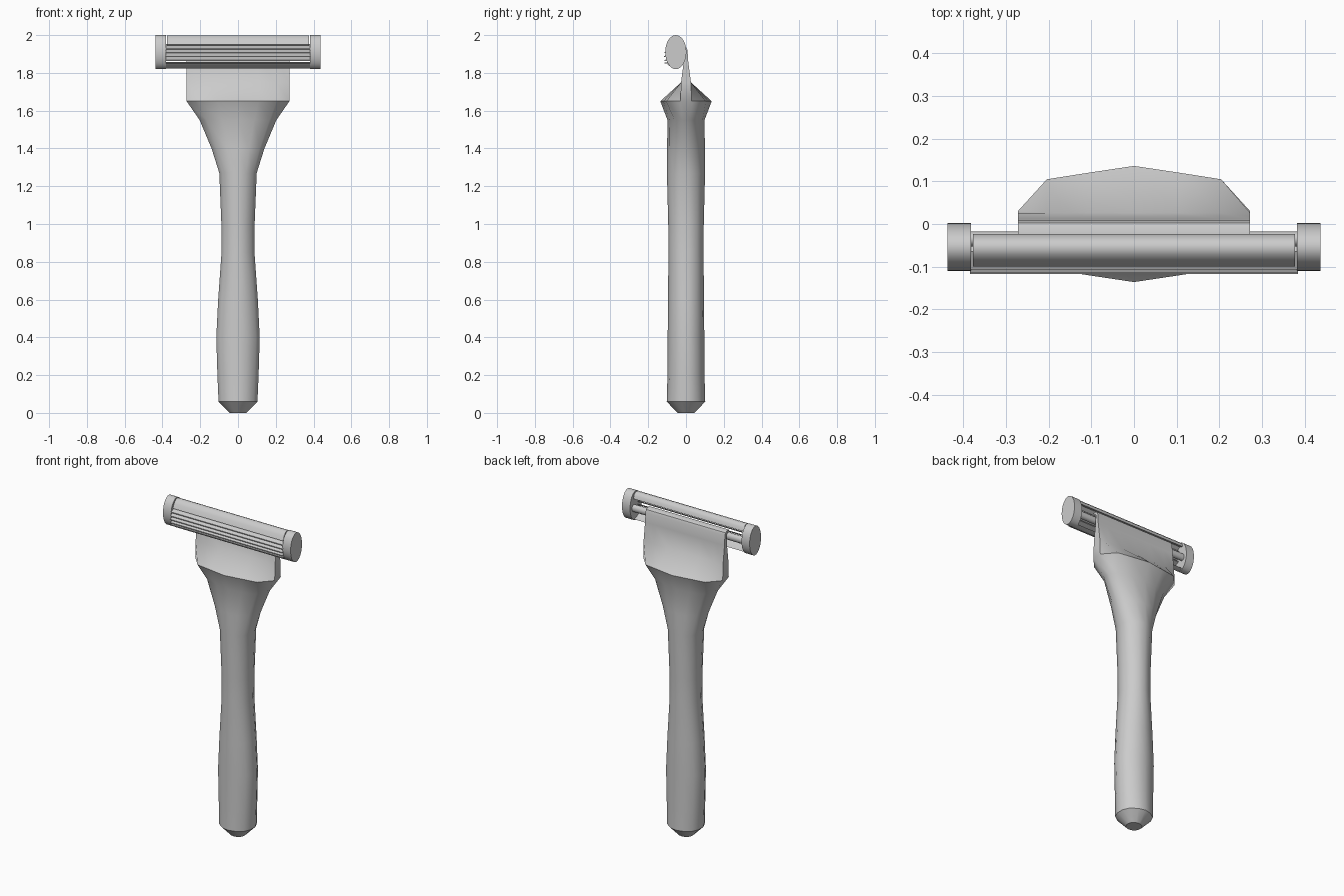
import bpy, bmesh, math

if "Cube" in bpy.data.objects:
    bpy.data.objects.remove(bpy.data.objects["Cube"])


def finish(name, bm, angle=35):
    bmesh.ops.recalc_face_normals(bm, faces=bm.faces)
    me = bpy.data.meshes.new(name)
    bm.to_mesh(me)
    bm.free()
    ob = bpy.data.objects.new(name, me)
    bpy.context.collection.objects.link(ob)
    bpy.ops.object.select_all(action='DESELECT')
    ob.select_set(True)
    bpy.context.view_layer.objects.active = ob
    bpy.ops.object.shade_smooth_by_angle(angle=math.radians(angle))
    return ob


def loft(name, rings, angle=35):
    bm = bmesh.new()
    loops = [[bm.verts.new(p) for p in ring] for ring in rings]
    n = len(loops[0])
    for a, b in zip(loops, loops[1:]):
        for i in range(n):
            j = (i + 1) % n
            bm.faces.new((a[i], a[j], b[j], b[i]))
    bm.faces.new(loops[0])
    bm.faces.new(loops[-1])
    return finish(name, bm, angle)


def bar(name, profile, x0, x1):
    """Extrude a (y, z) profile along x."""
    return loft(name, [[(x, y, z) for y, z in profile] for x in (x0, x1)])


def ellipse(cy, cz, ry, rz, n=32):
    return [(cy + ry * math.cos(2 * math.pi * i / n),
             cz + rz * math.sin(2 * math.pi * i / n)) for i in range(n)]


# Quarter-section shapes: centre point, shoulder, side
ROUND = ((0, 1), (0.42, 0.9), (0.82, 0.62), (1, 0.22))
HEAD = ((0, 1), (0.4, 0.88), (0.75, 0.77), (1, 0.22))
FLAT = ((0, 1), (0.4, 1), (0.75, 1), (1, 1))


def section(z, w, d, cy, shape):
    q = [(x * w, y * d) for x, y in shape]
    pts = q + [(x, -y) for x, y in reversed(q)]
    pts += [(-x, y) for x, y in reversed(pts) if x > 0]
    return [(x, y + cy, z) for x, y in pts]


# Handle: round grip flaring into a wide head, then a thin hooked plate
stations = [
    (0.0, 0.045, 0.045, 0, ROUND), (0.06, 0.103, 0.102, 0, ROUND),
    (0.2, 0.109, 0.098, 0, ROUND), (0.4, 0.115, 0.097, 0, ROUND),
    (0.6, 0.105, 0.095, 0, ROUND), (0.85, 0.087, 0.093, 0, ROUND),
    (1.0, 0.088, 0.094, 0, ROUND), (1.27, 0.099, 0.101, 0, ROUND),
    (1.4, 0.14, 0.1, 0, ROUND), (1.55, 0.203, 0.098, 0, ROUND),
    (1.65, 0.272, 0.136, 0, HEAD), (1.75, 0.272, 0.026, 0, FLAT),
    (1.86, 0.272, 0.012, 0, FLAT), (1.92, 0.272, 0.008, 0, FLAT),
    (1.935, 0.272, 0.015, -0.013, FLAT), (1.942, 0.272, 0.01, -0.022, FLAT),
]
loft("handle", [section(*s) for s in stations], 40)

# Elliptical end caps and pivot pins on both sides
for side, s in (("left", -1), ("right", 1)):
    bar(f"end_cap_{side}", ellipse(-0.054, 1.91, 0.056, 0.09), s * 0.382, s * 0.437)
    bar(f"pivot_pin_{side}", ellipse(-0.035, 1.9, 0.018, 0.022, 16), s * 0.25, s * 0.385)

# Cartridge frame: top strip and lower guard
bar("top_strip", [(-0.024, 1.962), (-0.03, 1.982), (-0.042, 1.995), (-0.055, 1.999),
                  (-0.072, 1.994), (-0.088, 1.975), (-0.1, 1.95), (-0.085, 1.945),
                  (-0.05, 1.972)], -0.377, 0.377)
bar("lower_guard", [(-0.036, 1.83), (-0.055, 1.822), (-0.072, 1.824), (-0.098, 1.845),
                    (-0.106, 1.853), (-0.096, 1.858), (-0.06, 1.838)], -0.38, 0.38)

# Tilted blades
for i in range(4):
    z, y = 1.862 + i * 0.021, (-0.113, -0.117, -0.115, -0.108)[i]
    bar(f"blade_{i + 1}", [(y, z), (y + 0.045, z + 0.022), (y + 0.045, z + 0.027),
                           (y, z + 0.005)], -0.384, 0.384)

# Guard fin lines under the blades
bar("guard_fin", [(-0.113, 1.85), (-0.08, 1.85), (-0.08, 1.855), (-0.113, 1.855)],
    -0.384, 0.384)
